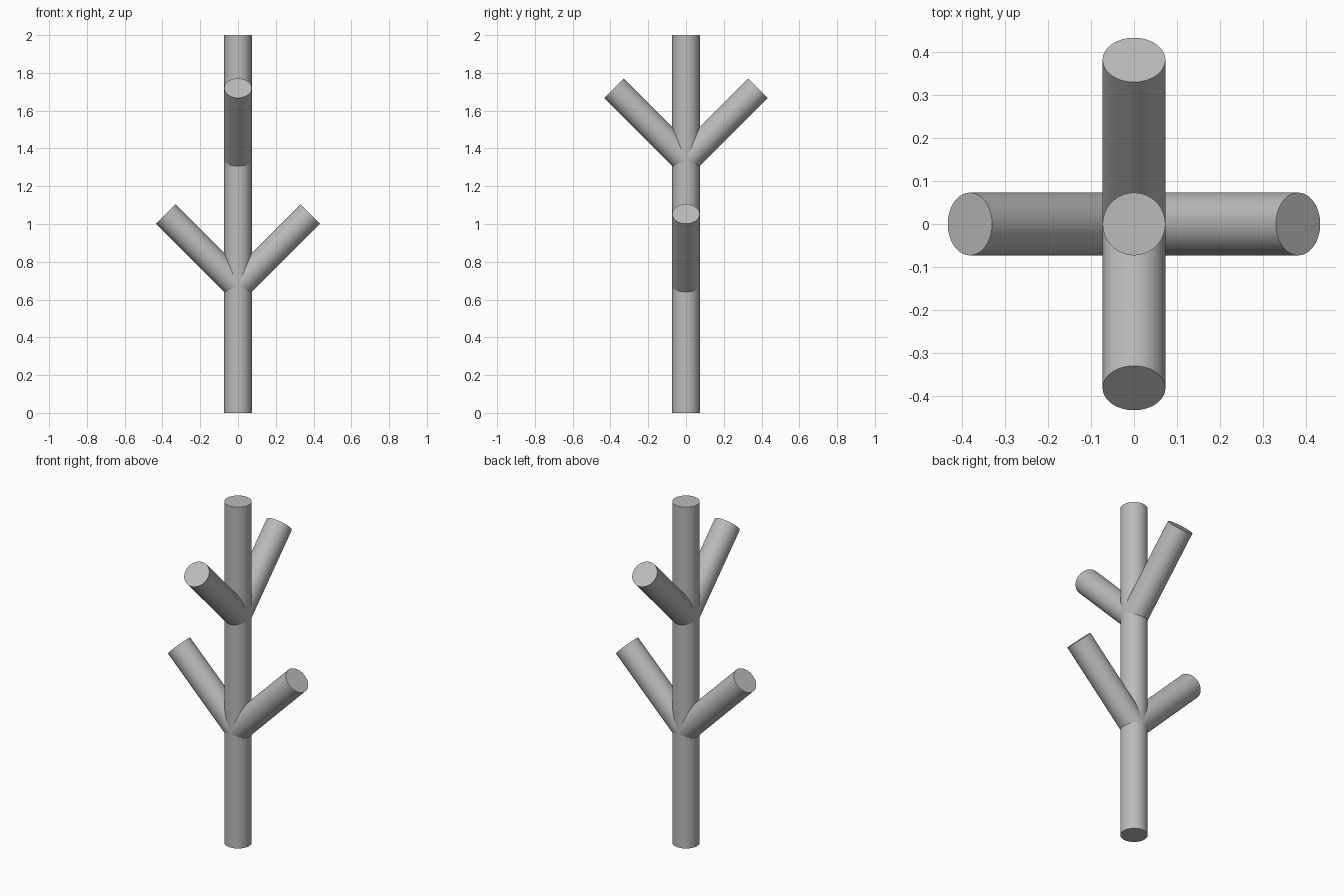
import bpy
import math
from mathutils import Vector

RADIUS = 0.073
SIDES = 64

cube = bpy.data.objects.get("Cube")
if cube:
    bpy.data.objects.remove(cube, do_unlink=True)

# One plain grey for the whole model
GREY = (0.5, 0.5, 0.5, 1)
grey = bpy.data.materials.new("plain_grey")
grey.use_nodes = True
grey.diffuse_color = GREY
grey.node_tree.nodes["Principled BSDF"].inputs["Base Color"].default_value = GREY


def rod(name, start, end):
    """Round capped bar between two points."""
    start, end = Vector(start), Vector(end)
    axis = end - start
    bpy.ops.mesh.primitive_cylinder_add(
        vertices=SIDES, radius=RADIUS, depth=axis.length,
        location=(start + end) / 2,
        rotation=axis.to_track_quat("Z", "Y").to_euler())
    obj = bpy.context.object
    obj.name = name
    obj.data.materials.append(grey)
    bpy.ops.object.shade_smooth_by_angle(angle=math.radians(30))


# Upright trunk
rod("trunk", (0, 0, 0), (0, 0, 2))

# Two crossed pairs of branches rising at 45 degrees
REACH = 0.382
for name, dx, dy, base in (
        ("left_branch", 1, 0, 0.671), ("right_branch", -1, 0, 0.671),
        ("front_branch", 0, -1, 1.337), ("back_branch", 0, 1, 1.337)):
    rod(name, (0, 0, base), (dx * REACH, dy * REACH, base + REACH))
